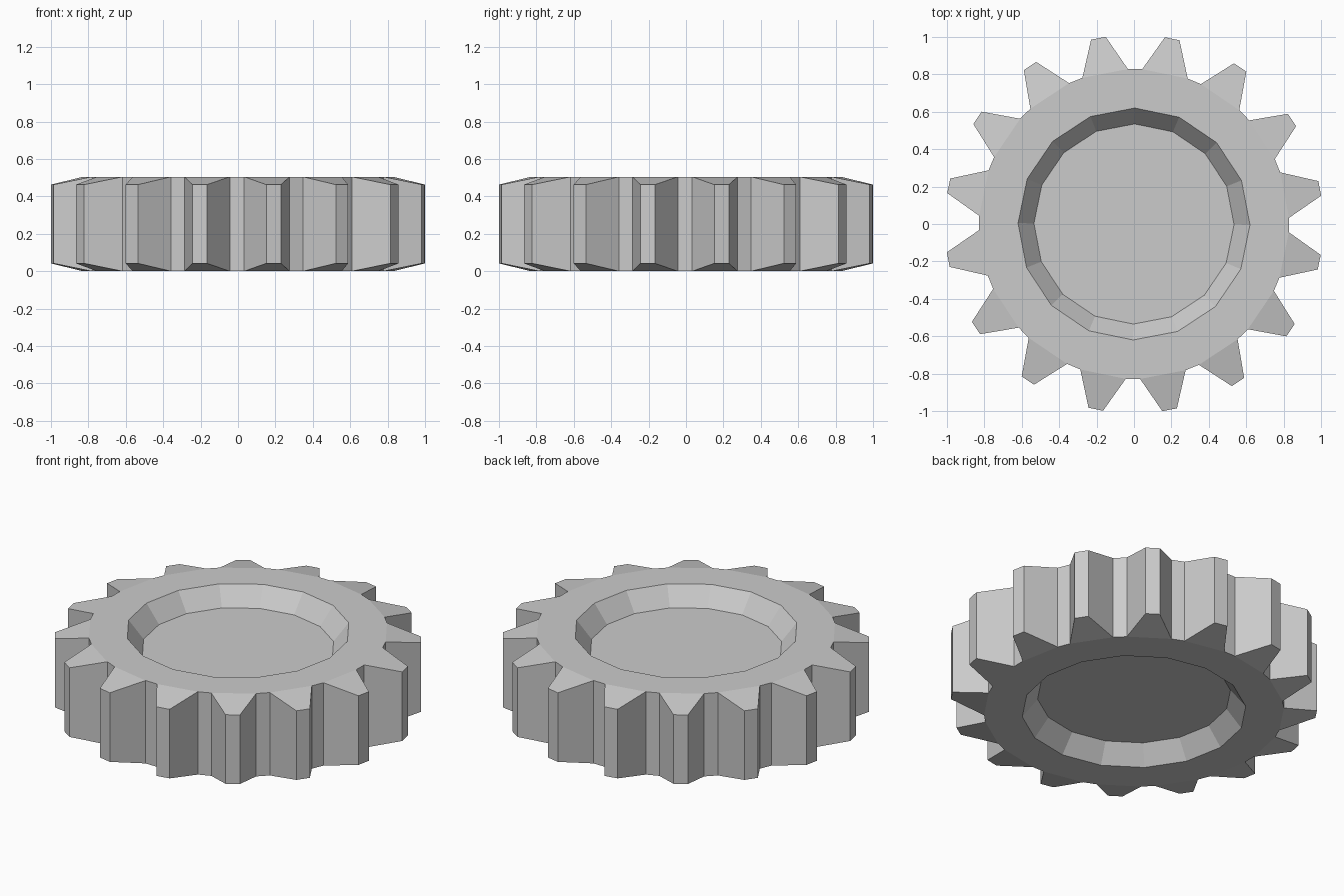
import bpy, bmesh
from math import sin, cos, radians

if "Cube" in bpy.data.objects:
    bpy.data.objects.remove(bpy.data.objects["Cube"])

TEETH = 16
STEP = 360 / TEETH
TURN = -0.4                 # slight rotation of the whole gear
HEIGHT = 0.505
ROOT_R, TIP_R = 0.829, 1.012
RIM_R, FLOOR_R, DEPTH = 0.62, 0.535, 0.108
TIP_DROP = 0.042            # tooth tips are thinner than the body
ROOT_HALF, TIP_HALF = 8.6, 2.25

bm = bmesh.new()


def vert(r, deg, z):
    a = radians(deg + TURN)
    return bm.verts.new((r * cos(a), r * sin(a), z))


def make_side(z, inward):
    """Rings of one flat side: recess floor, rim, tooth roots, tooth tips."""
    mids = [(i + 0.5) * STEP for i in range(TEETH)]
    floor = [vert(FLOOR_R, i * STEP, z + inward * DEPTH) for i in range(TEETH)]
    rim = [vert(RIM_R, i * STEP, z) for i in range(TEETH)]
    roots = [vert(ROOT_R, m + s * ROOT_HALF, z) for m in mids for s in (-1, 1)]
    tips = [vert(TIP_R, m + s * TIP_HALF, z + inward * TIP_DROP)
            for m in mids for s in (-1, 1)]
    bm.faces.new(floor)
    for i in range(TEETH):
        j = (i + 1) % TEETH
        a, b, c = 2 * i, 2 * i + 1, (2 * i + 2) % (2 * TEETH)
        bm.faces.new((floor[i], floor[j], rim[j], rim[i]))       # recess wall
        bm.faces.new((rim[i], rim[j], roots[b], roots[a]))       # body under tooth
        bm.faces.new((rim[j], roots[c], roots[b]))               # body under gap
        bm.faces.new((roots[a], roots[b], tips[b], tips[a]))     # sloped tooth face
    # outline in order around the gear
    return [v for i in range(TEETH)
            for v in (roots[2 * i], tips[2 * i], tips[2 * i + 1], roots[2 * i + 1])]


bottom = make_side(0, 1)
top = make_side(HEIGHT, -1)

# outer walls of teeth and gaps
n = len(top)
for i in range(n):
    j = (i + 1) % n
    bm.faces.new((bottom[i], bottom[j], top[j], top[i]))

bmesh.ops.recalc_face_normals(bm, faces=bm.faces)
mesh = bpy.data.meshes.new("gear_wheel")
bm.to_mesh(mesh)
bm.free()
gear = bpy.data.objects.new("gear_wheel", mesh)
bpy.context.collection.objects.link(gear)
